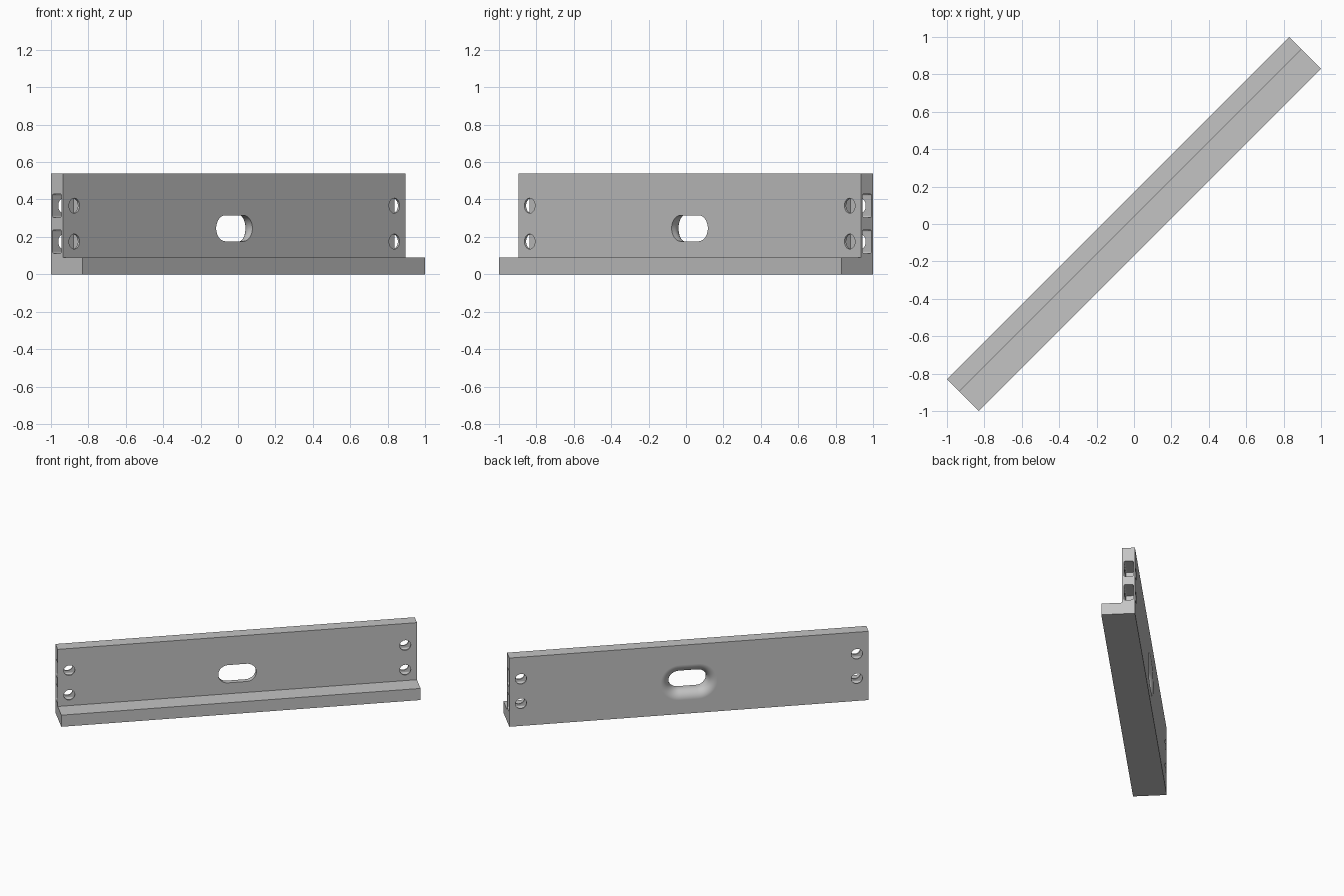
import bpy, bmesh, math

if "Cube" in bpy.data.objects:
    bpy.data.objects.remove(bpy.data.objects["Cube"])

L, W, H = 1.294, 0.12, 0.538      # half length, half depth, height
WALL, LEDGE = 0.028, 0.091        # front plane of the wall, top of the ledge

grey = bpy.data.materials.new("grey")
grey.diffuse_color = (0.55, 0.55, 0.55, 1)
grey.use_nodes = True
grey.node_tree.nodes["Principled BSDF"].inputs["Base Color"].default_value = grey.diffuse_color


def rounded(a, b, r, n=10):
    """Rounded rectangle outline with half sizes a, b and corner radius r."""
    pts = []
    for q, (sx, sy) in enumerate([(1, 1), (-1, 1), (-1, -1), (1, -1)]):
        for i in range(n + 1):
            t = (q + i / n) * math.pi / 2
            p = (round(sx * (a - r) + r * math.cos(t), 6),
                 round(sy * (b - r) + r * math.sin(t), 6))
            if not pts or math.dist(p, pts[-1]) > 1e-4:
                pts.append(p)
    if math.dist(pts[0], pts[-1]) < 1e-4:
        pts.pop()
    return pts


def loft(name, rings):
    """Closed solid through a row of matching rings."""
    bm = bmesh.new()
    rows = [[bm.verts.new(p) for p in ring] for ring in rings]
    n = len(rows[0])
    for a, b in zip(rows, rows[1:]):
        for i in range(n):
            j = (i + 1) % n
            bm.faces.new((a[i], a[j], b[j], b[i]))
    bm.faces.new(rows[0])
    bm.faces.new(rows[-1])
    bmesh.ops.recalc_face_normals(bm, faces=bm.faces[:])
    mesh = bpy.data.meshes.new(name)
    bm.to_mesh(mesh)
    bm.free()
    ob = bpy.data.objects.new(name, mesh)
    bpy.context.collection.objects.link(ob)
    mesh.materials.append(grey)
    return ob


def cut(target, cutter):
    mod = target.modifiers.new("cut", 'BOOLEAN')
    mod.operation, mod.solver, mod.object = 'DIFFERENCE', 'EXACT', cutter
    bpy.context.view_layer.objects.active = target
    bpy.ops.object.modifier_apply(modifier=mod.name)
    bpy.data.objects.remove(cutter)


# L-shaped bar
profile = [(-W, 0), (W, 0), (W, H), (WALL, H), (WALL, LEDGE), (-W, LEDGE)]
bar = loft("ledge_bar", [[(x, y, z) for y, z in profile] for x in (-L, L)])

# Central slot, flaring out with a round lip at the back
R, LIP = 0.0695, 0.068
steps = [(WALL - 0.05, 0)]
for i in range(13):
    t = i / 12 * math.pi / 2
    steps.append((W - LIP + LIP * math.sin(t), LIP * (1 - math.cos(t))))
steps.append((W + 0.03, LIP))
cut(bar, loft("slot_cutter", [
    [(x, y, 0.246 + z) for x, z in rounded(0.137 + d, R + d, R + d, 12)]
    for y, d in steps]))

# Nut pockets in the ends and bolt holes through the wall
for s in (-1, 1):
    for z0 in (0.175, 0.367):
        cut(bar, loft("pocket_cutter", [
            [(s * x, 0.075 + y, z0 + z) for y, z in rounded(0.034, 0.063, 0.01, 4)]
            for x in (1.133, L + 0.05)]))
        cut(bar, loft("hole_cutter", [
            [(s * 1.21 + x, y, z0 + z) for x, z in rounded(0.04, 0.04, 0.04, 8)]
            for y in (WALL - 0.05, W + 0.05)]))

# Smooth rounded parts, keep the flats flat
bpy.ops.object.select_all(action='DESELECT')
bar.select_set(True)
bpy.context.view_layer.objects.active = bar
bpy.ops.object.shade_smooth_by_angle(angle=math.radians(30))
wn = bar.modifiers.new("flat_normals", 'WEIGHTED_NORMAL')
wn.keep_sharp = True

# The bar stands diagonally
bar.rotation_euler.z = math.pi / 4
